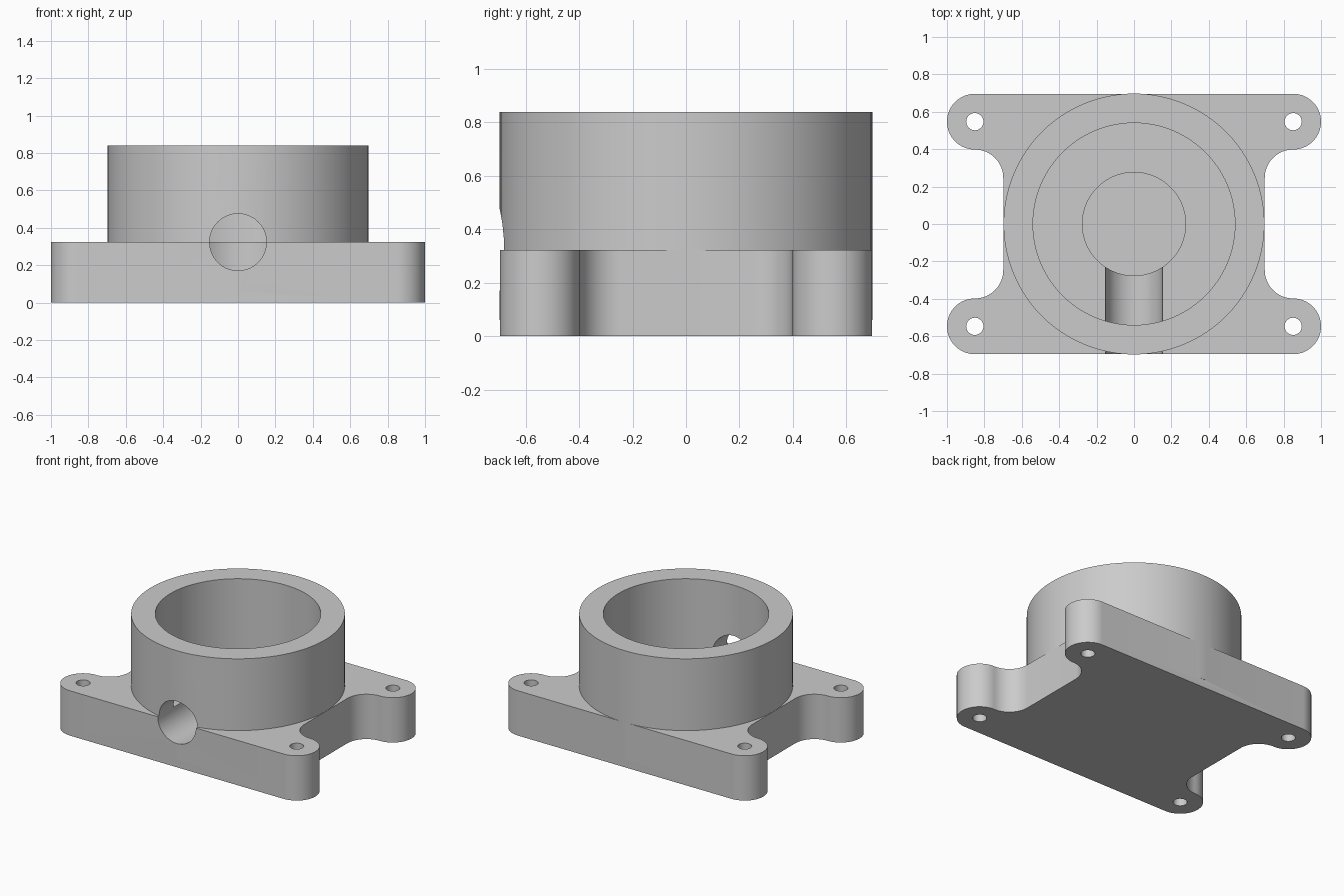
import bpy, bmesh, math
from mathutils import Matrix

if "Cube" in bpy.data.objects:
    bpy.data.objects.remove(bpy.data.objects["Cube"], do_unlink=True)

grey = bpy.data.materials.new("plain_grey")
grey.use_nodes = True
grey.diffuse_color = (0.6, 0.6, 0.6, 1)
grey.node_tree.nodes["Principled BSDF"].inputs["Base Color"].default_value = grey.diffuse_color


def finish(name, bm):
    bmesh.ops.recalc_face_normals(bm, faces=bm.faces)
    mesh = bpy.data.meshes.new(name)
    bm.to_mesh(mesh)
    bm.free()
    obj = bpy.data.objects.new(name, mesh)
    bpy.context.collection.objects.link(obj)
    mesh.materials.append(grey)
    return obj


def cylinder(name, radius, z0, z1, x=0, y=0, segments=96):
    bm = bmesh.new()
    bmesh.ops.create_cone(bm, cap_ends=True, segments=segments, radius1=radius, radius2=radius,
                          depth=z1 - z0, matrix=Matrix.Translation((x, y, (z0 + z1) / 2)))
    return finish(name, bm)


def arc(cx, cy, r, start, end, steps=16):
    angles = [math.radians(start + (end - start) * i / steps) for i in range(steps + 1)]
    return [(cx + r * math.cos(a), cy + r * math.sin(a)) for a in angles]


def combine(target, tool, operation):
    mod = target.modifiers.new(tool.name, "BOOLEAN")
    mod.object, mod.operation, mod.solver = tool, operation, "EXACT"
    bpy.context.view_layer.objects.active = target
    bpy.ops.object.modifier_apply(modifier=mod.name)
    bpy.data.objects.remove(tool, do_unlink=True)


# Base plate: one quarter outline (side fillet, then rounded ear), mirrored
HALF_Y, PLATE_TOP = 0.698, 0.323
EAR_X, EAR_Y, EAR_R = 0.851, 0.547, 0.149
fillet_r = EAR_X - 0.699
quarter = arc(EAR_X, EAR_Y - EAR_R - fillet_r, fillet_r, 180, 90)
quarter += arc(EAR_X, EAR_Y, EAR_R, -90, 90, 32)[1:]
upper = quarter + [(-x, y) for x, y in reversed(quarter)]
outline = upper + [(-x, -y) for x, y in upper]

bm = bmesh.new()
base = bm.faces.new([bm.verts.new((x, y, 0)) for x, y in outline])
top = bmesh.ops.extrude_face_region(bm, geom=[base])["geom"]
bmesh.ops.translate(bm, vec=(0, 0, PLATE_TOP), verts=[v for v in top if isinstance(v, bmesh.types.BMVert)])
body = finish("flanged_housing", bm)

# Round collar on the plate
combine(body, cylinder("collar", 0.6975, 0.06, 0.84), "UNION")

# Wide bore and narrower blind pocket
combine(body, cylinder("bore", 0.54, PLATE_TOP, 1.0), "DIFFERENCE")
combine(body, cylinder("pocket", 0.276, 0.1, 0.6), "DIFFERENCE")

# Front port opening into the bore and pocket
port = cylinder("port", 0.152, 0.1, 1.0, segments=64)
port.data.transform(Matrix.Translation((0, 0, PLATE_TOP)) @ Matrix.Rotation(math.pi / 2, 4, "X"))
combine(body, port, "DIFFERENCE")

# Mounting holes in the four ears
for sx in (-1, 1):
    for sy in (-1, 1):
        combine(body, cylinder("mounting_hole", 0.046, -0.1, 0.5, sx * EAR_X, sy * EAR_Y, 32), "DIFFERENCE")

bpy.ops.object.select_all(action="DESELECT")
body.select_set(True)
bpy.context.view_layer.objects.active = body
bpy.ops.object.shade_smooth_by_angle(angle=math.radians(30))
